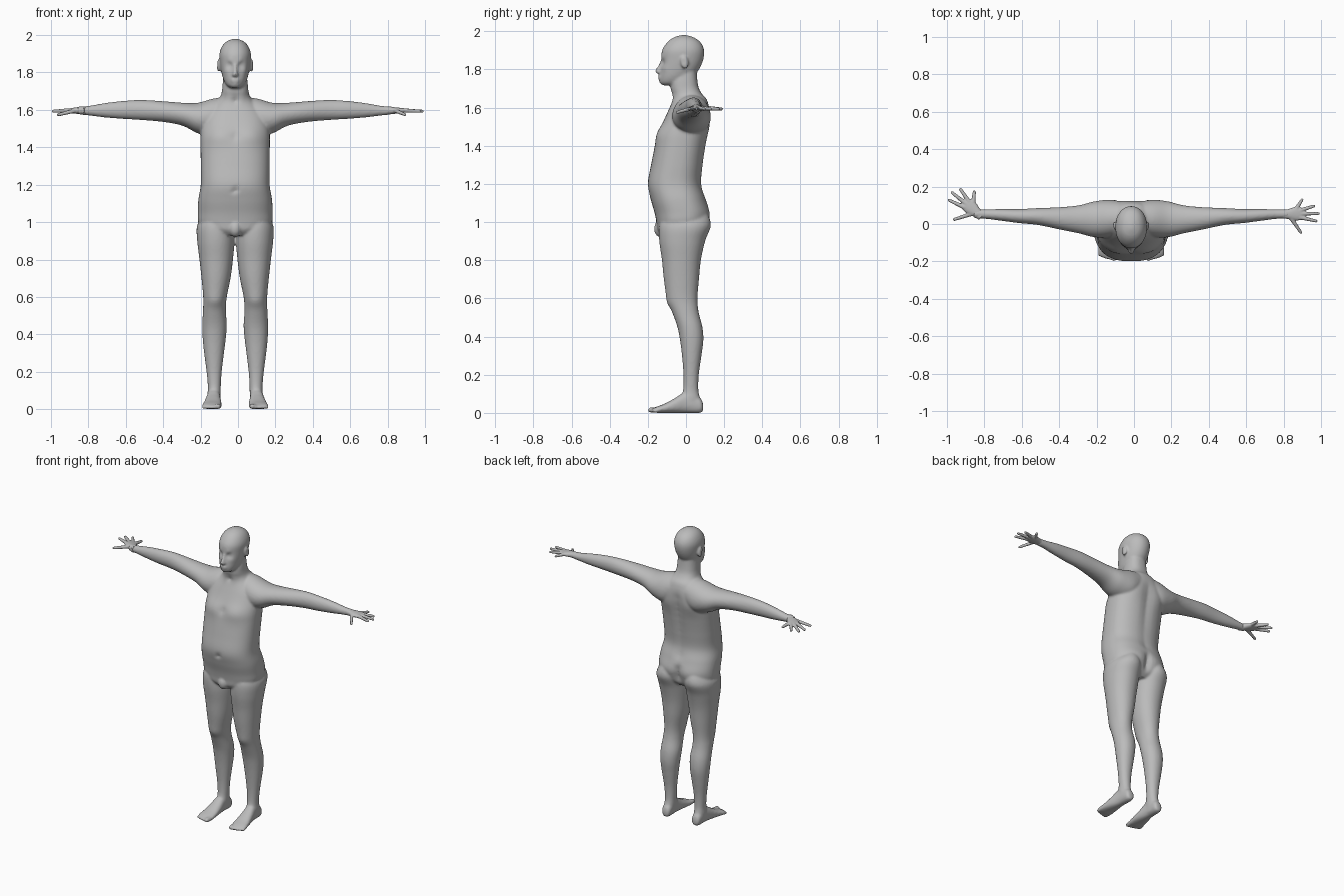
import bpy, bmesh, math
from mathutils import Matrix, Vector

cube = bpy.data.objects.get("Cube")
if cube:
    bpy.data.objects.remove(cube)

GREY = (0.5, 0.5, 0.5, 1)
skin = bpy.data.materials.new("skin_grey")
skin.use_nodes = True
skin.diffuse_color = GREY
skin.node_tree.nodes["Principled BSDF"].inputs["Base Color"].default_value = GREY
skin.node_tree.nodes["Principled BSDF"].inputs["Roughness"].default_value = 0.8
SHIFT = -0.015  # body midline


def smooth_rows(rows, steps=5):
    """Pass a smooth curve through the section rows."""
    out = []
    for i in range(len(rows) - 1):
        a, b, c, d = (rows[max(0, min(len(rows) - 1, i + k))] for k in (-1, 0, 1, 2))
        for s in range(steps):
            t = s / steps
            out.append([q + 0.5 * t * (r - p + t * (2*p - 5*q + 4*r - w + t * (3*(q - r) + w - p)))
                        for p, q, r, w in zip(a, b, c, d)])
    return out + [list(rows[-1])]


def loft(bm, axis, rows, power=2.2, side=1, segments=40):
    """Rows hold: position along the axis, then low and high limits across it."""
    rings = []
    for t, a0, a1, b0, b1 in smooth_rows(rows):
        ring = []
        for k in range(segments):
            ang = math.tau * k / segments
            c, s = math.cos(ang), math.sin(ang)
            a = (a0 + a1) / 2 + (a1 - a0) / 2 * math.copysign(abs(c) ** (2 / power), c)
            b = (b0 + b1) / 2 + (b1 - b0) / 2 * math.copysign(abs(s) ** (2 / power), s)
            x, y, z = {"x": (t, a, b), "y": (a, t, b), "z": (a, b, t)}[axis]
            ring.append(bm.verts.new((x * side, y, z)))
        rings.append(ring)
    for low, high in zip(rings, rings[1:]):
        for k in range(segments):
            n = (k + 1) % segments
            bm.faces.new((low[k], low[n], high[n], high[k]))
    bm.faces.new(rings[0])
    bm.faces.new(rings[-1])


def ball(bm, centre, size, tilt=0):
    m = Matrix.Translation(centre) @ Matrix.Rotation(tilt, 4, "X") @ Matrix.Diagonal((*size, 1))
    bmesh.ops.create_uvsphere(bm, u_segments=20, v_segments=14, radius=1, matrix=m)


def digit(bm, p, q, r0, r1):
    """Tapered finger or toe with round ends."""
    p, q = Vector(p), Vector(q)
    turn = (q - p).to_track_quat("Z", "Y").to_matrix().to_4x4()
    bmesh.ops.create_cone(bm, cap_ends=True, segments=16, radius1=r0, radius2=r1,
                          depth=(q - p).length, matrix=Matrix.Translation((p + q) / 2) @ turn)
    ball(bm, p, (r0,) * 3)
    ball(bm, q, (r1,) * 3)


def sculpt(bm, bumps):
    """Push the surface in or out around points, mirrored across the midline."""
    bm.normal_update()
    moves = []
    for v in bm.verts:
        push = 0
        for x, y, z, radius, amount in bumps:
            near = (Vector((abs(v.co.x), v.co.y, v.co.z)) - Vector((x, y, z))).length / radius
            push += amount * math.exp(-near * near)
        moves.append(v.normal * push)
    for v, m in zip(bm.verts, moves):
        v.co += m


def finish(bm, name, voxel, rounds):
    """Fuse the overlapping forms into one skin."""
    mesh = bpy.data.meshes.new(name)
    bm.to_mesh(mesh)
    bm.free()
    mesh.materials.append(skin)
    obj = bpy.data.objects.new(name, mesh)
    bpy.context.collection.objects.link(obj)
    fuse = obj.modifiers.new("fuse", "REMESH")
    fuse.mode = "VOXEL"
    fuse.voxel_size = voxel
    fuse.use_smooth_shade = True
    soft = obj.modifiers.new("soften", "SMOOTH")
    soft.factor = 0.5
    soft.iterations = rounds
    return obj


body = bmesh.new()

# Torso and neck: height, half width, front, back
torso = [(.93, .09, -.13, .07), (.96, .17, -.15, .1), (1.0, .197, -.155, .115),
         (1.05, .2, -.165, .124), (1.12, .197, -.185, .105), (1.2, .184, -.2, .082),
         (1.3, .184, -.183, .09), (1.4, .185, -.163, .105), (1.46, .185, -.15, .115),
         (1.52, .18, -.122, .124), (1.58, .16, -.095, .125), (1.64, .105, -.07, .11),
         (1.67, .08, -.07, .085), (1.7, .071, -.08, .068), (1.74, .067, -.08, .06),
         (1.8, .06, -.06, .055)]
loft(body, "z", [(z, -w, w, f, b) for z, w, f, b in torso], 2.4, segments=56)

# Head
head = [(1.716, .02, -.118, -.06), (1.73, .045, -.135, 0), (1.76, .062, -.138, .035),
        (1.8, .073, -.134, .068), (1.85, .081, -.13, .09), (1.9, .084, -.125, .095),
        (1.94, .07, -.1, .078), (1.966, .046, -.068, .045), (1.98, .012, -.028, .005)]
loft(body, "z", [(z, -w, w, f, b) for z, w, f, b in head], 2.1, segments=56)

# Nose and lips
loft(body, "z", [(1.775, -.012, .012, -.145, -.11), (1.784, -.018, .018, -.159, -.11),
                 (1.795, -.015, .015, -.162, -.11), (1.82, -.009, .009, -.147, -.11),
                 (1.85, -.008, .008, -.132, -.11)], 2)
ball(body, (0, -.135, 1.762), (.025, .012, .006))
ball(body, (0, -.133, 1.751), (.022, .012, .006))

# Groin
ball(body, (0, -.13, .965), (.035, .038, .045))

arm = [(.04, -.05, .118, 1.5, 1.67), (.12, -.07, .127, 1.46, 1.66),
       (.2, -.07, .12, 1.475, 1.638), (.28, -.05, .1, 1.515, 1.638),
       (.38, -.03, .09, 1.535, 1.646), (.5, -.005, .085, 1.546, 1.653),
       (.6, .005, .08, 1.552, 1.648), (.7, .018, .08, 1.56, 1.636),
       (.78, .028, .078, 1.57, 1.622), (.84, .03, .077, 1.576, 1.618)]
leg = [(1.04, .03, .17, -.12, .11), (.98, .008, .204, -.14, .126), (.9, .004, .203, -.14, .1),
       (.8, .012, .191, -.126, .078), (.7, .025, .18, -.116, .068), (.6, .045, .171, -.1, .06),
       (.53, .05, .172, -.073, .066), (.45, .045, .176, -.045, .086),
       (.38, .05, .174, -.031, .091), (.3, .06, .166, -.021, .081), (.2, .072, .153, -.013, .067),
       (.12, .077, .146, -.015, .065), (.07, .078, .148, -.03, .075), (.015, .085, .14, -.02, .08)]
foot = [(.09, .095, .13, .012, .045), (.072, .083, .143, 0, .08), (0, .08, .15, 0, .108),
        (-.06, .075, .162, 0, .076), (-.11, .072, .172, 0, .049),
        (-.15, .073, .178, 0, .034), (-.172, .085, .165, .005, .024)]

# Limbs, feet, toes, eyes and ears on both sides
for side in (1, -1):
    loft(body, "x", arm, 2, side)
    loft(body, "z", leg, 2.1, side)
    loft(body, "y", foot, 2.3, side)
    for i in range(5):
        x, r = .09 + i * .019, .015 if i == 0 else .0105
        tip = -.184 + .0022 * i * i * .6
        digit(body, (side * x, -.14, .016), (side * (x + .002), tip, r), r, r)
    ball(body, (side * .033, -.111, 1.838), (.013, .013, .009))
    ball(body, (side * .088, -.008, 1.837), (.011, .021, .034), .2)

bmesh.ops.recalc_face_normals(body, faces=body.faces)
bumps = [(.033, -.125, 1.838, .017, -.014), (.03, -.13, 1.862, .014, .005),
         (.05, -.11, 1.805, .02, .003), (0, -.13, 1.738, .016, .004),
         (.099, -.014, 1.84, .012, -.006),
         (.085, -.14, 1.46, .06, .009), (0, -.15, 1.46, .025, -.008),
         (0, -.2, 1.17, .014, -.012), (.1, .12, 1.5, .06, .008),
         (.09, .115, 1.01, .06, .006), (.108, -.09, .58, .035, .006),
         (.035, -.08, 1.66, .025, .006), (0, -.075, 1.65, .014, -.01)]
bumps += [(0, .11, 1.15 + i * .05, .032, -.009) for i in range(9)]
bumps += [(0, .12, .97 + i * .03, .025, -.014) for i in range(4)]
sculpt(body, bumps)
finish(body, "body", .007, 5).location.x = SHIFT

# Hands: knuckle and tip of each finger, seen flat from above, thumb last
fingers = [((.06, .032), (.088, .076)), ((.08, .02), (.152, .043)), ((.085, .002), (.176, .003)),
           ((.08, -.018), (.164, -.037)), ((.03, -.022), (.082, -.098))]
palm = [(-.02, -.023, .023, -.021, .021), (.01, -.026, .025, -.019, .019),
        (.05, -.034, .038, -.016, .015), (.08, -.032, .036, -.012, .011),
        (.092, -.024, .026, -.008, .008)]
for name, side, wrist, angle, scale in (("left_hand", 1, .81, 0, 1.0),
                                        ("right_hand", -1, -.83, .66, 1.04)):
    hand = bmesh.new()
    loft(hand, "x", palm, 2.2)
    for i, (k, t) in enumerate(fingers):
        drop = -.022 if i == 4 else -.004
        digit(hand, (*k, 0), (*t, drop), .0115, .008)
    bmesh.ops.rotate(hand, verts=hand.verts, matrix=Matrix.Rotation(angle, 3, "Z"))
    bmesh.ops.scale(hand, verts=hand.verts, vec=(side * scale, scale, scale))
    bmesh.ops.recalc_face_normals(hand, faces=hand.faces)
    finish(hand, name, .004, 3).location = (wrist, .053, 1.597)
